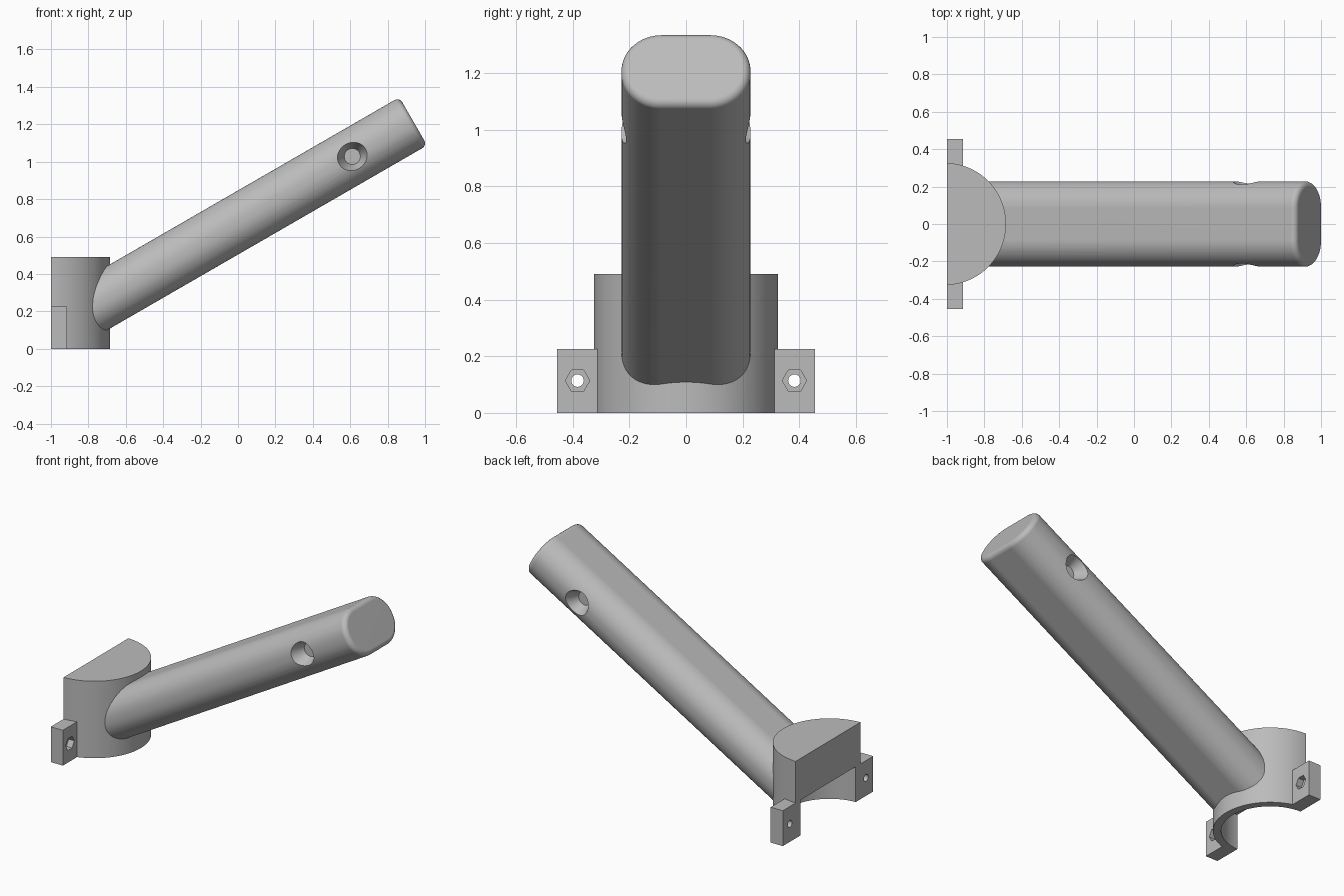
import bpy, bmesh
from math import radians, cos, sin, pi
from mathutils import Matrix, Vector

if "Cube" in bpy.data.objects:
    bpy.data.objects.remove(bpy.data.objects["Cube"])

grey = bpy.data.materials.new("plain grey")
grey.use_nodes = True
grey.diffuse_color = (0.5, 0.5, 0.5, 1)
grey.node_tree.nodes["Principled BSDF"].inputs["Base Color"].default_value = (0.5, 0.5, 0.5, 1)


def finish(name, bm):
    bmesh.ops.recalc_face_normals(bm, faces=bm.faces)
    mesh = bpy.data.meshes.new(name)
    bm.to_mesh(mesh)
    bm.free()
    mesh.materials.append(grey)
    ob = bpy.data.objects.new(name, mesh)
    bpy.context.collection.objects.link(ob)
    return ob


def box(name, lo, hi):
    lo, hi = Vector(lo), Vector(hi)
    bm = bmesh.new()
    bmesh.ops.create_cube(bm, size=1, matrix=Matrix.Translation((lo + hi) / 2)
                          @ Matrix.Diagonal((*(hi - lo), 1)))
    return finish(name, bm)


def rod(name, start, end, r1, r2=None, sides=96):
    """Cylinder, cone or prism between two points."""
    start, end = Vector(start), Vector(end)
    axis = end - start
    bm = bmesh.new()
    bmesh.ops.create_cone(bm, cap_ends=True, segments=sides, radius1=r1,
                          radius2=r1 if r2 is None else r2, depth=axis.length,
                          matrix=Matrix.Translation((start + end) / 2)
                          @ axis.to_track_quat('Z', 'Y').to_matrix().to_4x4())
    return finish(name, bm)


def combine(target, other, operation):
    mod = target.modifiers.new("combine", 'BOOLEAN')
    mod.operation, mod.object, mod.solver = operation, other, 'EXACT'
    bpy.context.view_layer.objects.active = target
    bpy.ops.object.modifier_apply(modifier=mod.name)
    bpy.data.objects.remove(other)


# Main dimensions
CX, R_OUT, R_IN = -1.01, 0.326, 0.279
HEIGHT, TAB_H = 0.49, 0.225
HALF_W, HALF_T, CORNER = 0.228, 0.1485, 0.142
ARM_START, ARM_END, FILLET = -0.98, 1.082, 0.03
SLOPE = Matrix.Translation((0, 0, 0.675)) @ Matrix.Rotation(radians(-30), 4, 'Y')


def make_arm():
    """Rounded bar with a filleted far end, sloping upward."""
    bm = bmesh.new()
    ring = []
    steps = 16
    for q, (sy, sz) in enumerate(((1, 1), (-1, 1), (-1, -1), (1, -1))):
        for i in range(steps + 1):
            a = (q + i / steps) * pi / 2
            ring.append(bm.verts.new((ARM_START,
                                      sy * (HALF_W - CORNER) + CORNER * cos(a),
                                      sz * (HALF_T - CORNER) + CORNER * sin(a))))
    base = bm.faces.new(ring)
    out = bmesh.ops.extrude_face_region(bm, geom=[base], use_keep_orig=True)
    tip = [v for v in out["geom"] if isinstance(v, bmesh.types.BMVert)]
    bmesh.ops.translate(bm, verts=tip, vec=(ARM_END - ARM_START, 0, 0))
    rim = [e for e in bm.edges if all(v in tip for v in e.verts)]
    bmesh.ops.bevel(bm, geom=rim, offset=FILLET, segments=6, profile=0.5,
                    affect='EDGES', clamp_overlap=True)
    bm.transform(SLOPE)
    return finish("arm", bm)


# Half-round saddle with the arm and side tabs joined on
body = rod("saddle_with_arm", (CX, 0, 0), (CX, 0, HEIGHT), R_OUT)
combine(body, make_arm(), 'UNION')
for side in (-1, 1):
    ys = sorted((side * 0.25, side * 0.455))
    combine(body, box("tab", (-1.1, ys[0], 0), (-0.915, ys[1], TAB_H)), 'UNION')

# Flat back and the open pocket under the saddle
combine(body, box("back_cutter", (-2, -1, -1), (-1, 1, 1)), 'DIFFERENCE')
combine(body, rod("pocket_cutter", (CX, 0, -0.2), (CX, 0, TAB_H), R_IN), 'DIFFERENCE')

for side in (-1, 1):
    # Bolt hole and hexagonal nut recess in each tab
    y, z = side * 0.383, 0.114
    combine(body, rod("bolt_cutter", (-1.1, y, z), (-0.8, y, z), 0.022, sides=32), 'DIFFERENCE')
    bm = bmesh.new()
    corners = [bm.verts.new((-0.955, y + 0.043 * cos(k * pi / 3), z + 0.043 * sin(k * pi / 3)))
               for k in range(6)]
    hexagon = bm.faces.new(corners)
    out = bmesh.ops.extrude_face_region(bm, geom=[hexagon], use_keep_orig=True)
    bmesh.ops.translate(bm, vec=(0.1, 0, 0),
                        verts=[v for v in out["geom"] if isinstance(v, bmesh.types.BMVert)])
    combine(body, finish("nut_cutter", bm), 'DIFFERENCE')
    # Tapered dimple on each side of the arm
    combine(body, rod("dimple_cutter", (0.611, side * 0.145, 1.028),
                      (0.611, side * 0.245, 1.028), 0.043, 0.089, 64), 'DIFFERENCE')

# Smooth curved surfaces, keep edges crisp
bpy.ops.object.select_all(action='DESELECT')
body.select_set(True)
bpy.context.view_layer.objects.active = body
bpy.ops.object.shade_smooth_by_angle(angle=radians(28))
weighted = body.modifiers.new("even_normals", 'WEIGHTED_NORMAL')
weighted.keep_sharp = True
